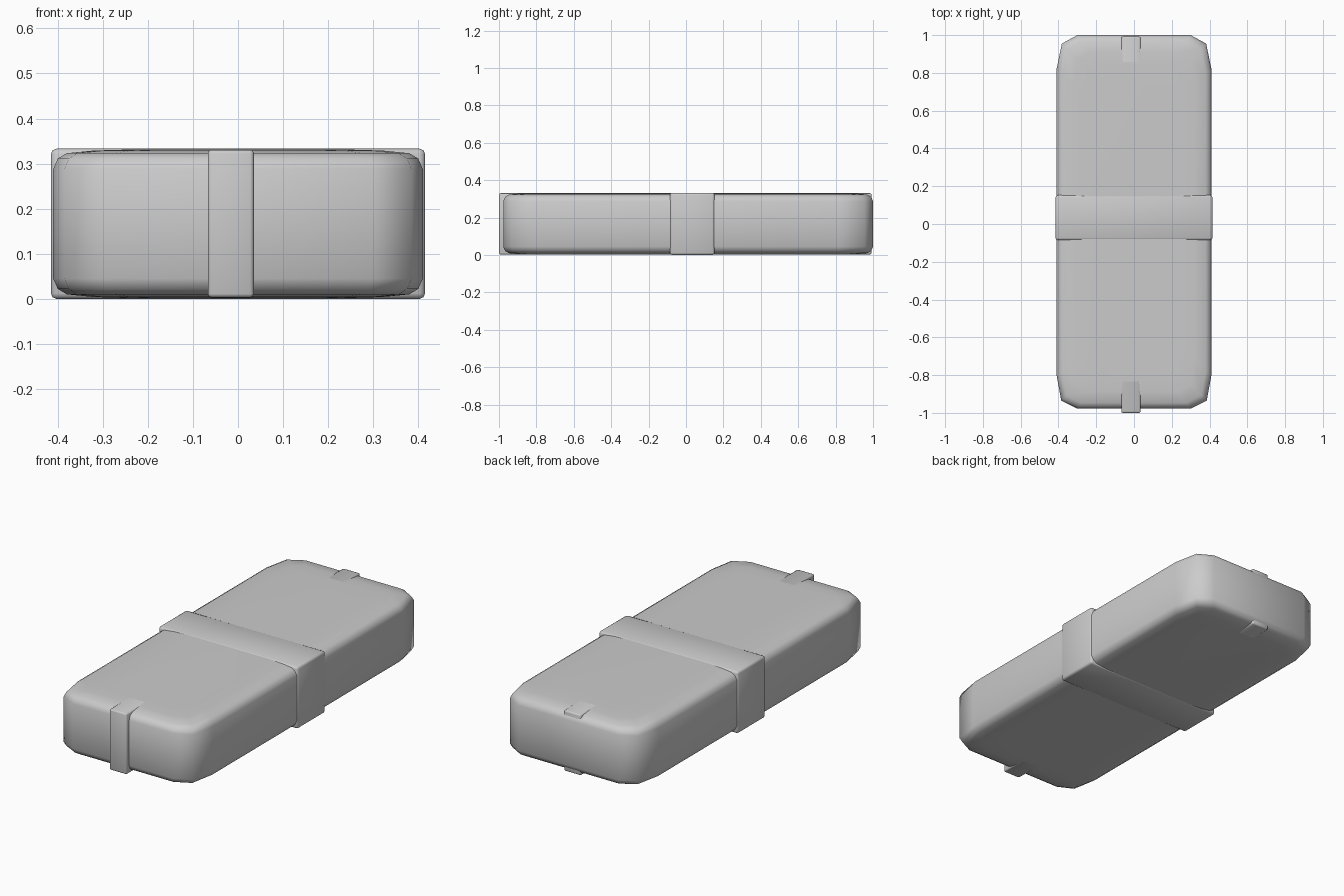
import bpy, bmesh, math

if "Cube" in bpy.data.objects:
    bpy.data.objects.remove(bpy.data.objects["Cube"])


def finish(name, bm, angle):
    bmesh.ops.recalc_face_normals(bm, faces=bm.faces)
    mesh = bpy.data.meshes.new(name)
    bm.to_mesh(mesh)
    bm.free()
    obj = bpy.data.objects.new(name, mesh)
    bpy.context.collection.objects.link(obj)
    bpy.ops.object.select_all(action='DESELECT')
    obj.select_set(True)
    bpy.context.view_layer.objects.active = obj
    bpy.ops.object.shade_smooth_by_angle(angle=math.radians(angle))
    return obj


def band(name, lo, hi, width):
    # strap wrapped round the body, with softened edges
    bm = bmesh.new()
    bmesh.ops.create_cube(bm, size=1)
    for v in bm.verts:
        for i in range(3):
            v.co[i] = lo[i] if v.co[i] < 0 else hi[i]
    bmesh.ops.bevel(bm, geom=bm.edges[:], offset=width, segments=2,
                    profile=0.5, affect='EDGES')
    return finish(name, bm, 50)


# Body: rounded-corner outline, lofted through soft top and bottom edges
right = [(0.30, -0.977), (0.385, -0.935), (0.410, -0.80),
         (0.410, 0.82), (0.382, 0.955), (0.30, 1.0)]
outline = right + [(-x, y) for x, y in reversed(right)]
edge = [(0.16, 0.002), (0.09, 0.004), (0.03, 0.010), (0.010, 0.022), (0.0, 0.045)]
profile = edge + [(i, 0.333 - z) for i, z in reversed(edge)]
bm = bmesh.new()
rings = []
for inset, z in profile:
    sx, sy = 1 - inset / 0.41, 1 - inset / 0.99
    rings.append([bm.verts.new((x * sx, (y - 0.01) * sy + 0.01, z))
                  for x, y in outline])
n = len(outline)
for a, b in zip(rings, rings[1:]):
    for k in range(n):
        bm.faces.new((a[k], a[(k + 1) % n], b[(k + 1) % n], b[k]))
bm.faces.new(rings[0])
bm.faces.new(rings[-1])
finish("body", bm, 60)

# Wide cross strap and narrow lengthwise strap
band("cross_band", (-0.415, -0.086, 0.0), (0.415, 0.153, 0.333), 0.012)
band("lengthwise_band", (-0.067, -1.0, 0.003), (0.035, 0.992, 0.3305), 0.008)
